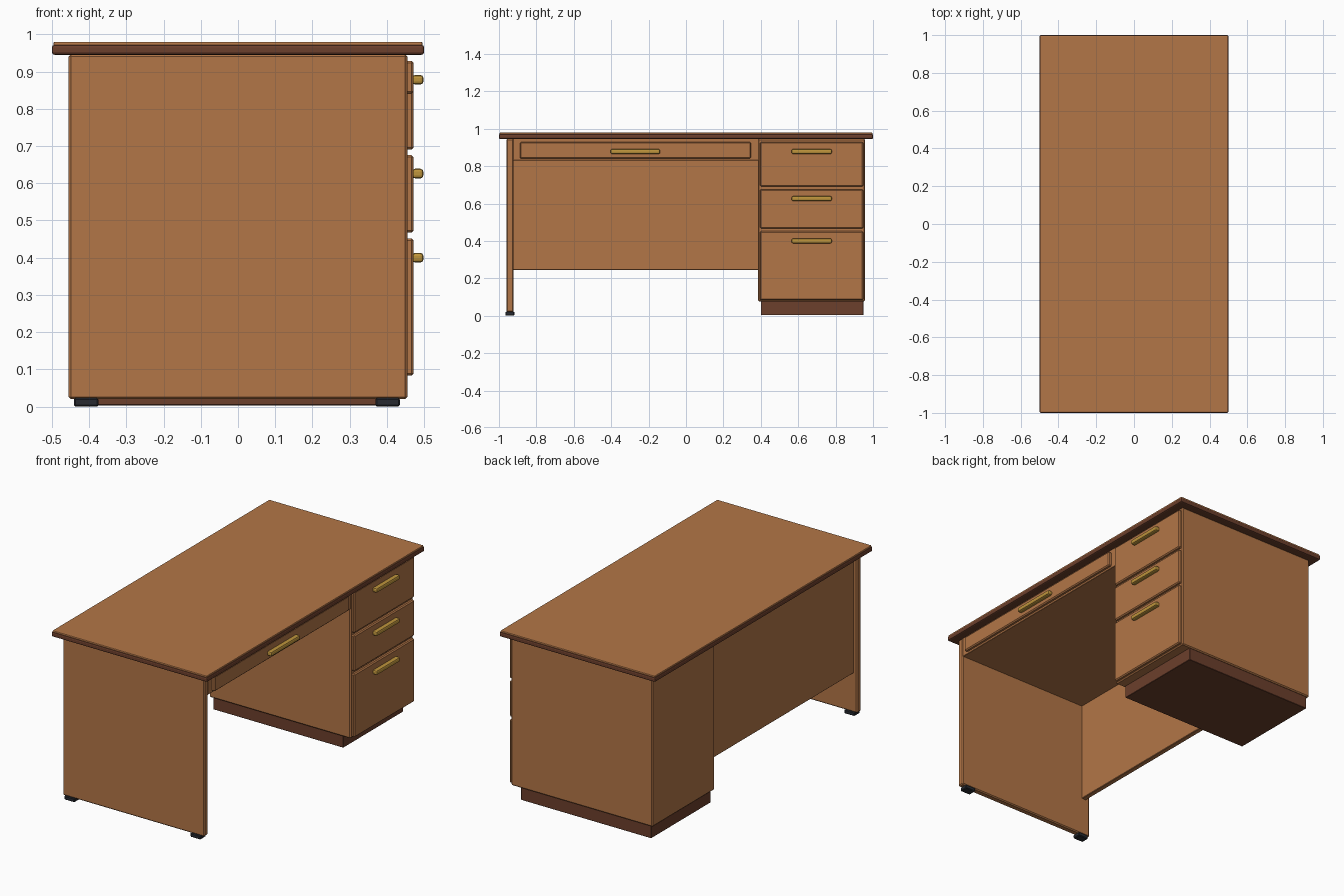
import bpy
import bmesh
from mathutils import Vector

cube = bpy.data.objects.get("Cube")
if cube:
    bpy.data.objects.remove(cube, do_unlink=True)


def material(name, r, g, b, metal=0.0):
    m = bpy.data.materials.new(name)
    m.use_nodes = True
    m.diffuse_color = (r, g, b, 1)
    m.node_tree.nodes["Principled BSDF"].inputs["Base Color"].default_value = (r, g, b, 1)
    return m


wood = material("warm wood", 0.45, 0.18, 0.063)
dark_wood = material("dark wood", 0.15, 0.05, 0.025)
brass = material("brass", 0.52, 0.3, 0.045)
rubber = material("dark rubber", 0.02, 0.023, 0.03)


def box(name, xs, ys, zs, mat, bevel=0.004, segments=1):
    """Box between the given x, y and z limits, with bevelled edges."""
    low, high = (Vector(c) for c in zip(xs, ys, zs))
    bm = bmesh.new()
    bmesh.ops.create_cube(bm, size=1)
    for v in bm.verts:
        v.co = v.co * (high - low)
    mesh = bpy.data.meshes.new(name)
    bm.to_mesh(mesh)
    bm.free()
    mesh.materials.append(mat)
    obj = bpy.data.objects.new(name, mesh)
    obj.location = (low + high) / 2
    bpy.context.collection.objects.link(obj)
    mod = obj.modifiers.new("Bevel", "BEVEL")
    mod.width = bevel
    mod.segments = segments
    return obj


# Desktop: dark edged slab with a thin wooden board on it
box("desktop_edge", (-0.5, 0.5), (-1, 1), (0.945, 0.972), dark_wood, 0.007, 2)
box("desktop_board", (-0.496, 0.496), (-0.996, 0.996), (0.968, 0.98), wood, 0.004, 2)

# Panel leg with its feet
box("panel_leg", (-0.455, 0.455), (-0.96, -0.922), (0.02, 0.946), wood, 0.006)
for side, x in (("back", -0.408), ("front", 0.402)):
    box("foot_" + side, (x - 0.033, x + 0.033), (-0.966, -0.917), (0, 0.023), rubber)

# Drawer pedestal on its recessed plinth
box("pedestal", (-0.455, 0.455), (0.385, 0.957), (0.076, 0.946), wood, 0.006)
box("plinth", (-0.44, 0.397), (0.4, 0.948), (0.003, 0.08), dark_wood, 0.002)

# Modesty panel and the housing of the centre drawer
box("modesty_panel", (-0.43, -0.4), (-0.925, 0.39), (0.245, 0.946), wood, 0.003)
box("centre_drawer_housing", (-0.405, 0.452), (-0.925, 0.39), (0.83, 0.946), wood, 0.002)


def drawer(name, ys, zs, handle_y, handle_z, handle_length):
    """Drawer front with a brass bar handle."""
    box(name + "_front", (0.448, 0.472), ys, zs, wood, 0.006)
    half = handle_length / 2
    box(name + "_handle", (0.468, 0.498), (handle_y - half, handle_y + half),
        (handle_z - 0.013, handle_z + 0.013), brass, 0.008, 2)


# Pedestal drawers, then the centre drawer
for name, zs, handle_z in (("top_drawer", (0.69, 0.929), 0.878),
                           ("middle_drawer", (0.467, 0.676), 0.626),
                           ("bottom_drawer", (0.083, 0.452), 0.4)):
    drawer(name, (0.396, 0.948), zs, 0.672, handle_z, 0.215)
drawer("centre_drawer", (-0.888, 0.347), (0.84, 0.929), -0.271, 0.878, 0.265)
